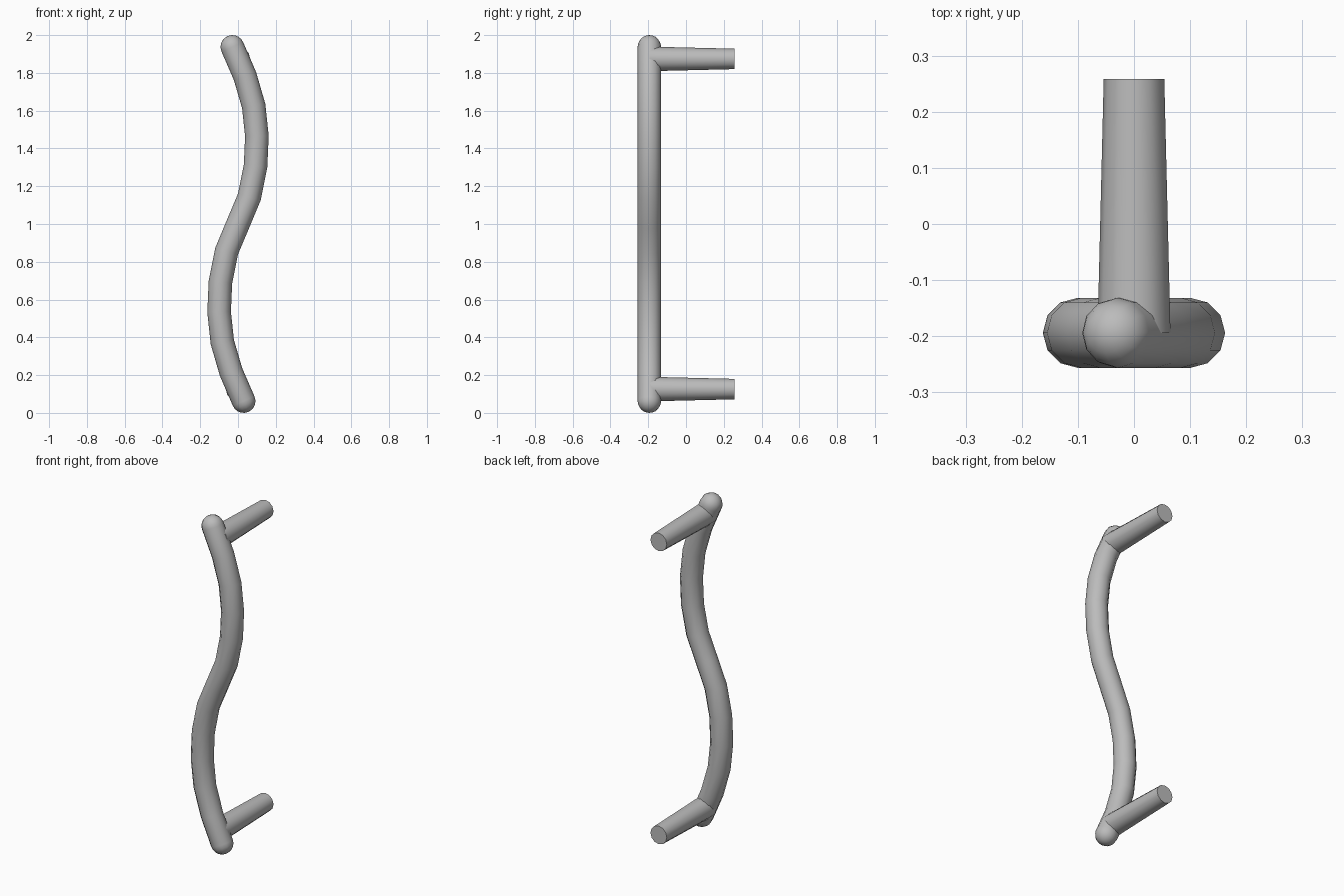
import bpy, bmesh
from math import sin, cos, pi
from mathutils import Vector, Matrix

cube = bpy.data.objects.get("Cube")
if cube:
    bpy.data.objects.remove(cube, do_unlink=True)

RADIUS = 0.0625
SIDES = 12
CAP_STEPS = 5
BAR_Y = -0.194

# Brushed grey metal
grey = bpy.data.materials.new("grey_metal")
grey.use_nodes = True
colour = (0.5, 0.5, 0.5, 1)
grey.diffuse_color = colour
grey.node_tree.nodes["Principled BSDF"].inputs["Base Color"].default_value = colour


def finish(name, bm):
    bmesh.ops.recalc_face_normals(bm, faces=bm.faces)
    mesh = bpy.data.meshes.new(name)
    bm.to_mesh(mesh)
    bm.free()
    mesh.materials.append(grey)
    obj = bpy.data.objects.new(name, mesh)
    bpy.context.collection.objects.link(obj)
    bpy.ops.object.select_all(action='DESELECT')
    obj.select_set(True)
    bpy.context.view_layer.objects.active = obj
    bpy.ops.object.shade_smooth_by_angle(angle=pi / 4)
    return obj


# S-shaped centre line: upper half (x, z), the lower half is its half-turn
upper = [(0, 1), (0.06, 1.143), (0.093, 1.307), (0.1, 1.466),
         (0.083, 1.625), (0.037, 1.783), (-0.03, 1.9375)]
points = [(-x, 2 - z) for x, z in reversed(upper[1:])] + upper
path = [Vector((x, BAR_Y, z)) for x, z in points]

# Rings as (centre, tangent, radius), with domed caps at both ends
rings = []
for i, p in enumerate(path):
    before, after = path[max(i - 1, 0)], path[min(i + 1, len(path) - 1)]
    rings.append((p, (after - before).normalized(), RADIUS))
start, end = rings[0], rings[-1]
for k in range(1, CAP_STEPS):
    a = k / CAP_STEPS * pi / 2
    for (p, t, r), sign in ((start, -1), (end, 1)):
        ring = (p + t * sign * r * sin(a), t, r * cos(a))
        rings.insert(0 if sign < 0 else len(rings), ring)

# Grip bar swept along the rings
bm = bmesh.new()
loops = []
for p, t, r in rings:
    side = Vector((t.z, 0, -t.x))
    loops.append([bm.verts.new(p + r * (side * cos(a) + Vector((0, 1, 0)) * sin(a)))
                  for a in (2 * pi * j / SIDES for j in range(SIDES))])
for lo, hi in zip(loops, loops[1:]):
    for j in range(SIDES):
        k = (j + 1) % SIDES
        bm.faces.new((lo[j], lo[k], hi[k], hi[j]))
for (p, t, r), loop, sign in ((start, loops[0], -1), (end, loops[-1], 1)):
    tip = bm.verts.new(p + t * sign * r)
    for j in range(SIDES):
        bm.faces.new((loop[j], loop[(j + 1) % SIDES], tip))
finish("grip_bar", bm)

# Tapered mounting posts running back from the bar
POST_END = 0.258
for name, z in (("lower_post", 0.126), ("upper_post", 1.874)):
    bm = bmesh.new()
    place = (Matrix.Translation((0, (BAR_Y + POST_END) / 2, z))
             @ Matrix.Rotation(-pi / 2, 4, 'X'))
    bmesh.ops.create_cone(bm, cap_ends=True, segments=SIDES, radius1=0.065,
                          radius2=0.054, depth=POST_END - BAR_Y, matrix=place)
    finish(name, bm)
